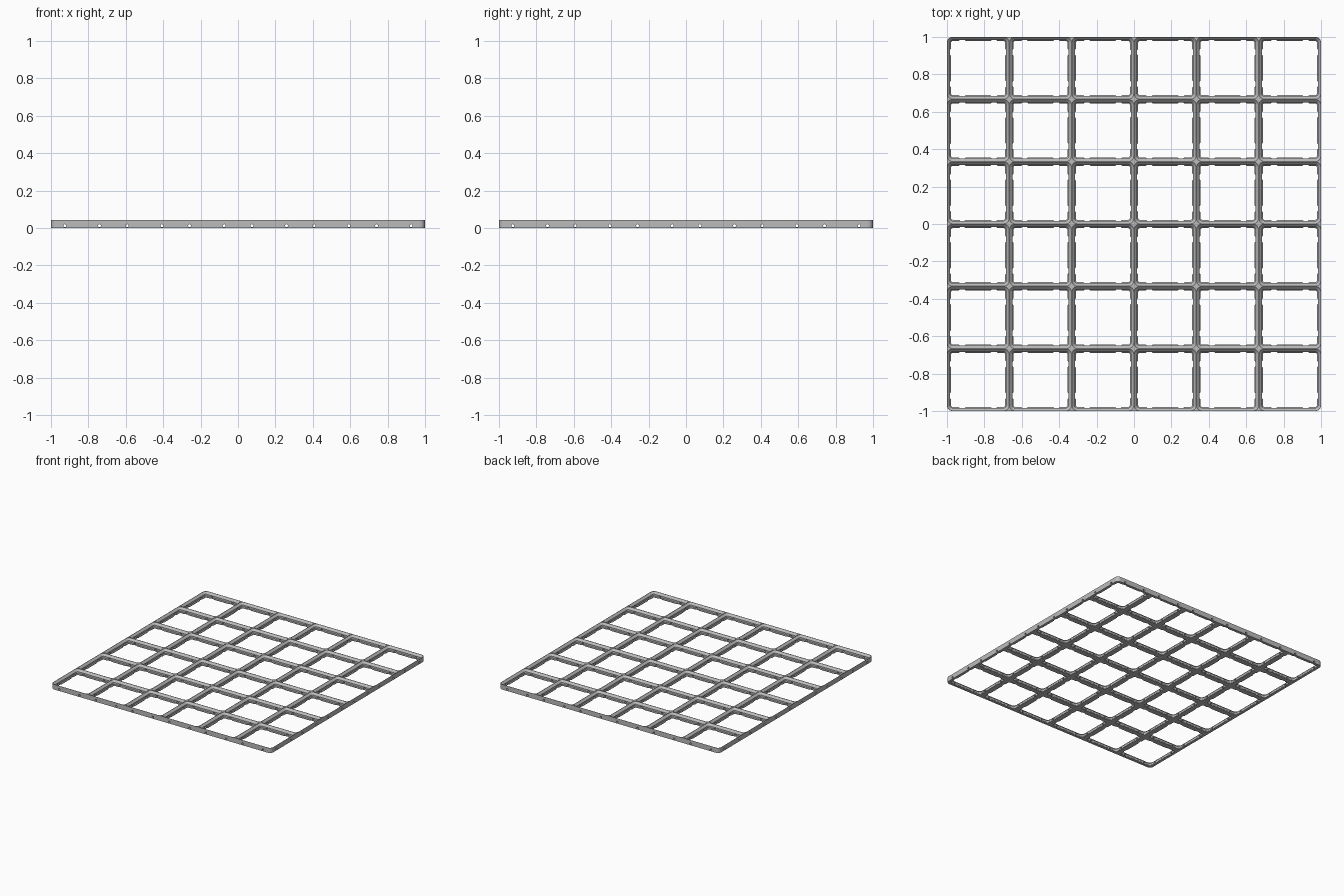
import bpy, bmesh, math
from mathutils import Matrix, Vector

if "Cube" in bpy.data.objects:
    bpy.data.objects.remove(bpy.data.objects["Cube"])

COUNT = 6
PITCH = 2 / COUNT
HEIGHT = 0.042
RADIUS = 0.03
CENTRES = [-1 + PITCH * (i + 0.5) for i in range(COUNT)]

grey = bpy.data.materials.new("grey plastic")
grey.use_nodes = True
grey.diffuse_color = (0.5, 0.5, 0.5, 1)
grey.node_tree.nodes["Principled BSDF"].inputs["Base Color"].default_value = (0.5, 0.5, 0.5, 1)


def rounded_square(half, radius, steps=6):
    """Outline of a square with round corners."""
    points = []
    for corner in range(4):
        base = corner * math.pi / 2
        cx = (half - radius) * (1 if corner in (0, 3) else -1)
        cy = (half - radius) * (1 if corner in (0, 1) else -1)
        for s in range(steps + 1):
            a = base + s / steps * math.pi / 2
            points.append((cx + radius * math.cos(a), cy + radius * math.sin(a)))
    return points


def loft(bm, sections, matrix=Matrix()):
    """Closed solid through outlines given as (outline, z)."""
    rings = [[bm.verts.new(matrix @ Vector((x, y, z))) for x, y in pts] for pts, z in sections]
    n = len(rings[0])
    bm.faces.new(rings[0][::-1])
    bm.faces.new(rings[-1])
    for low, high in zip(rings, rings[1:]):
        for i in range(n):
            j = (i + 1) % n
            bm.faces.new((low[i], low[j], high[j], high[i]))


def finish(bm, name):
    bmesh.ops.recalc_face_normals(bm, faces=bm.faces)
    mesh = bpy.data.meshes.new(name)
    bm.to_mesh(mesh)
    bm.free()
    mesh.materials.append(grey)
    obj = bpy.data.objects.new(name, mesh)
    bpy.context.collection.objects.link(obj)
    return obj


def cut(target, bm, name):
    """Subtract a cutter and discard it."""
    cutter = finish(bm, name)
    cutter.hide_render = True
    bpy.context.view_layer.objects.active = target
    mod = target.modifiers.new(name, "BOOLEAN")
    mod.operation = "DIFFERENCE"
    mod.solver = "EXACT"
    mod.object = cutter
    bpy.ops.object.modifier_apply(modifier=mod.name)
    bpy.data.objects.remove(cutter)


# Slab with rounded outer corners
bm = bmesh.new()
outline = rounded_square(1, RADIUS)
loft(bm, [(outline, 0), (outline, HEIGHT)])
grid = finish(bm, "grid_frame")

# Stepped, chamfered cell openings: (inset, z)
profile = [(0.0226, -0.01), (0.0226, 0.005), (0.017, 0.0106),
           (0.017, 0.025), (0.001, 0.041), (0.001, 0.05)]
bm = bmesh.new()
for x in CENTRES:
    for y in CENTRES:
        loft(bm, [(rounded_square(PITCH / 2 - d, RADIUS - d), z) for d, z in profile],
             Matrix.Translation((x, y, 0)))
cut(grid, bm, "cell_openings")

# Tapered gaps in the lower lip, two per cell side
wall = PITCH / 2 - 0.0171
inner = wall - 0.01
bm = bmesh.new()
for x in CENTRES:
    for y in CENTRES:
        for quarter in range(4):
            turn = Matrix.Translation((x, y, 0)) @ Matrix.Rotation(quarter * math.pi / 2, 4, "Z")
            for side in (-1, 1):
                gap = [(side * 0.062, inner), (side * 0.108, inner),
                       (side * 0.098, wall), (side * 0.072, wall)]
                loft(bm, [(gap, -0.01), (gap, 0.012)], turn)
cut(grid, bm, "lip_gaps")

# Small holes running through every rib, both ways
for quarter, name in enumerate(("holes_front_to_back", "holes_side_to_side")):
    bm = bmesh.new()
    for c in CENTRES:
        for side in (-1, 1):
            place = (Matrix.Rotation(quarter * math.pi / 2, 4, "Z")
                     @ Matrix.Translation((c + side * 0.0925, 0, 0.0125))
                     @ Matrix.Rotation(math.pi / 2, 4, "X"))
            bmesh.ops.create_cone(bm, cap_ends=True, segments=12, radius1=0.008,
                                  radius2=0.008, depth=2.2, matrix=place)
    cut(grid, bm, name)

grid.select_set(True)
bpy.context.view_layer.objects.active = grid
bpy.ops.object.shade_smooth_by_angle(angle=math.radians(30))
